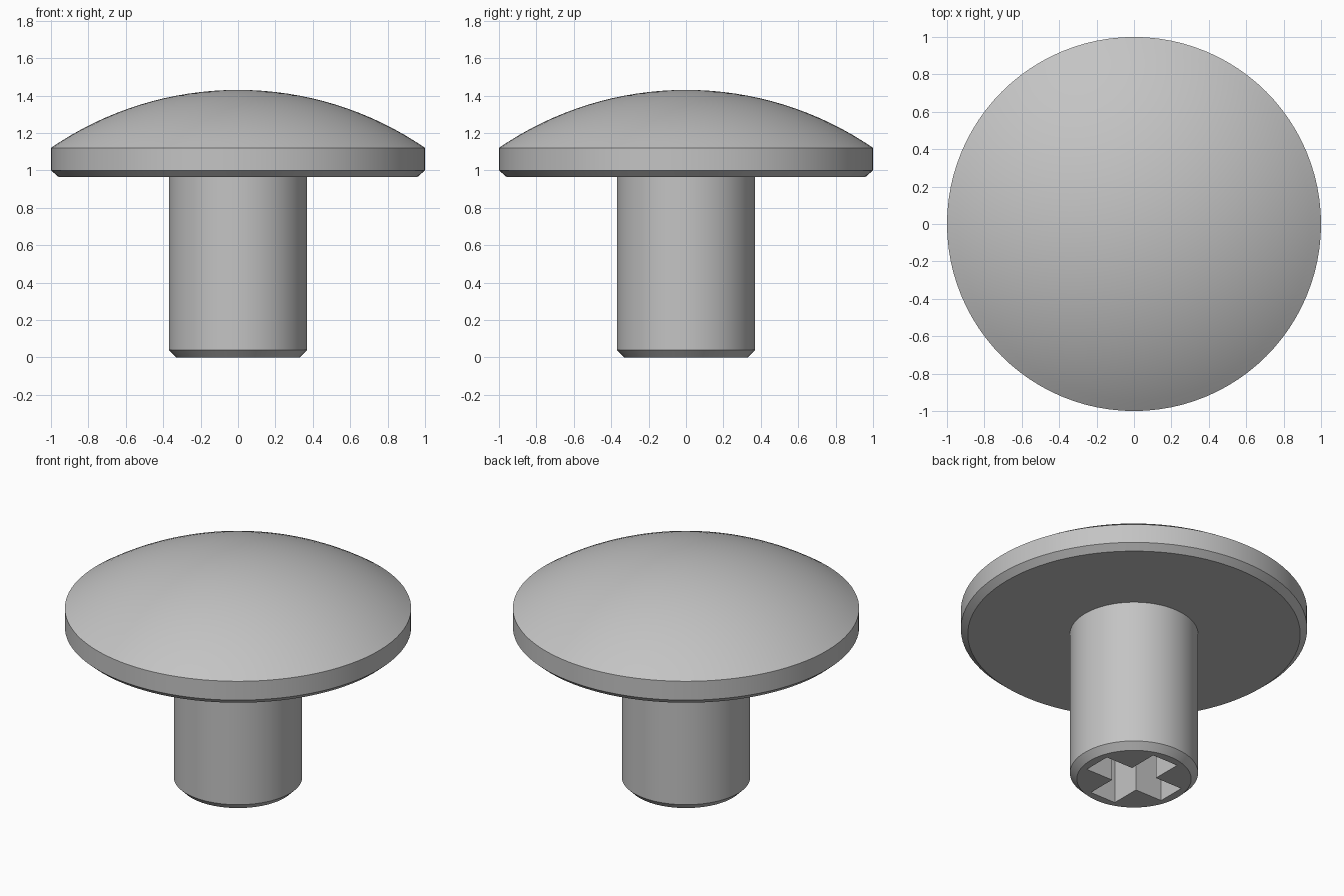
import bpy
import bmesh
from math import cos, sin, asin, pi, radians
from mathutils import Matrix

cube = bpy.data.objects.get("Cube")
if cube:
    bpy.data.objects.remove(cube, do_unlink=True)

SEGMENTS = 96
grey = bpy.data.materials.new("plain grey")
grey.use_nodes = True
grey.diffuse_color = (0.55, 0.55, 0.55, 1)
grey.node_tree.nodes["Principled BSDF"].inputs["Base Color"].default_value = grey.diffuse_color


def add_object(name, bm):
    bmesh.ops.recalc_face_normals(bm, faces=bm.faces)
    mesh = bpy.data.meshes.new(name)
    bm.to_mesh(mesh)
    bm.free()
    mesh.materials.append(grey)
    obj = bpy.data.objects.new(name, mesh)
    bpy.context.collection.objects.link(obj)
    return obj


def lathe(name, profile):
    """Spin (radius, height) points around z; end flat faces become n-gons."""
    bm = bmesh.new()
    rings = []
    for r, z in profile:
        if r < 1e-6:
            rings.append([bm.verts.new((0, 0, z))])
            continue
        angles = [2 * pi * i / SEGMENTS for i in range(SEGMENTS)]
        rings.append([bm.verts.new((r * cos(a), r * sin(a), z)) for a in angles])
    for low, high in zip(rings, rings[1:]):
        for i in range(SEGMENTS):
            j = (i + 1) % SEGMENTS
            if len(high) == 1:
                bm.faces.new((low[i], low[j], high[0]))
            else:
                bm.faces.new((low[i], low[j], high[j], high[i]))
    for ring in (rings[0], rings[-1]):
        if len(ring) > 1:
            bm.faces.new(ring)
    return add_object(name, bm)


def smooth(obj):
    bpy.ops.object.select_all(action='DESELECT')
    obj.select_set(True)
    bpy.context.view_layer.objects.active = obj
    bpy.ops.object.shade_smooth_by_angle(angle=radians(30))


# Domed cap: chamfered underside, straight rim, spherical top
rim_z, top_z = 1.12, 1.43
rise = top_z - rim_z
radius = (1 + rise * rise) / (2 * rise)
edge = asin(1 / radius)
steps = 16
dome = []
for k in range(steps + 1):
    a = edge * (1 - k / steps)
    dome.append((radius * sin(a), top_z - radius * (1 - cos(a))))
cap = lathe("domed_cap", [(0.96, 0.965), (1, 1.0)] + dome)

# Stem with a chamfered foot
stem = lathe("stem", [(0.33, 0), (0.37, 0.04), (0.37, 0.965)])

# Cross-shaped socket cut up into the foot of the stem
half_width, reach, depth = 0.09, 0.28, 0.8
bm = bmesh.new()
quarter = [(reach, -half_width), (reach, half_width), (half_width, half_width)]
outline = []
for turn in range(4):
    c, s = round(cos(turn * pi / 2)), round(sin(turn * pi / 2))
    outline += [bm.verts.new((x * c - y * s, x * s + y * c, -0.1)) for x, y in quarter]
base = bm.faces.new(outline)
top = bmesh.ops.extrude_face_region(bm, geom=[base], use_keep_orig=True)
raised = [g for g in top["geom"] if isinstance(g, bmesh.types.BMVert)]
bmesh.ops.transform(bm, matrix=Matrix.Translation((0, 0, depth + 0.1)), verts=raised)
cutter = add_object("socket_cutter", bm)
cutter.hide_render = True

cut = stem.modifiers.new("socket", 'BOOLEAN')
cut.operation = 'DIFFERENCE'
cut.solver = 'EXACT'
cut.object = cutter
bpy.context.view_layer.objects.active = stem
bpy.ops.object.modifier_apply(modifier=cut.name)
bpy.data.objects.remove(cutter, do_unlink=True)

for part in (cap, stem):
    smooth(part)
